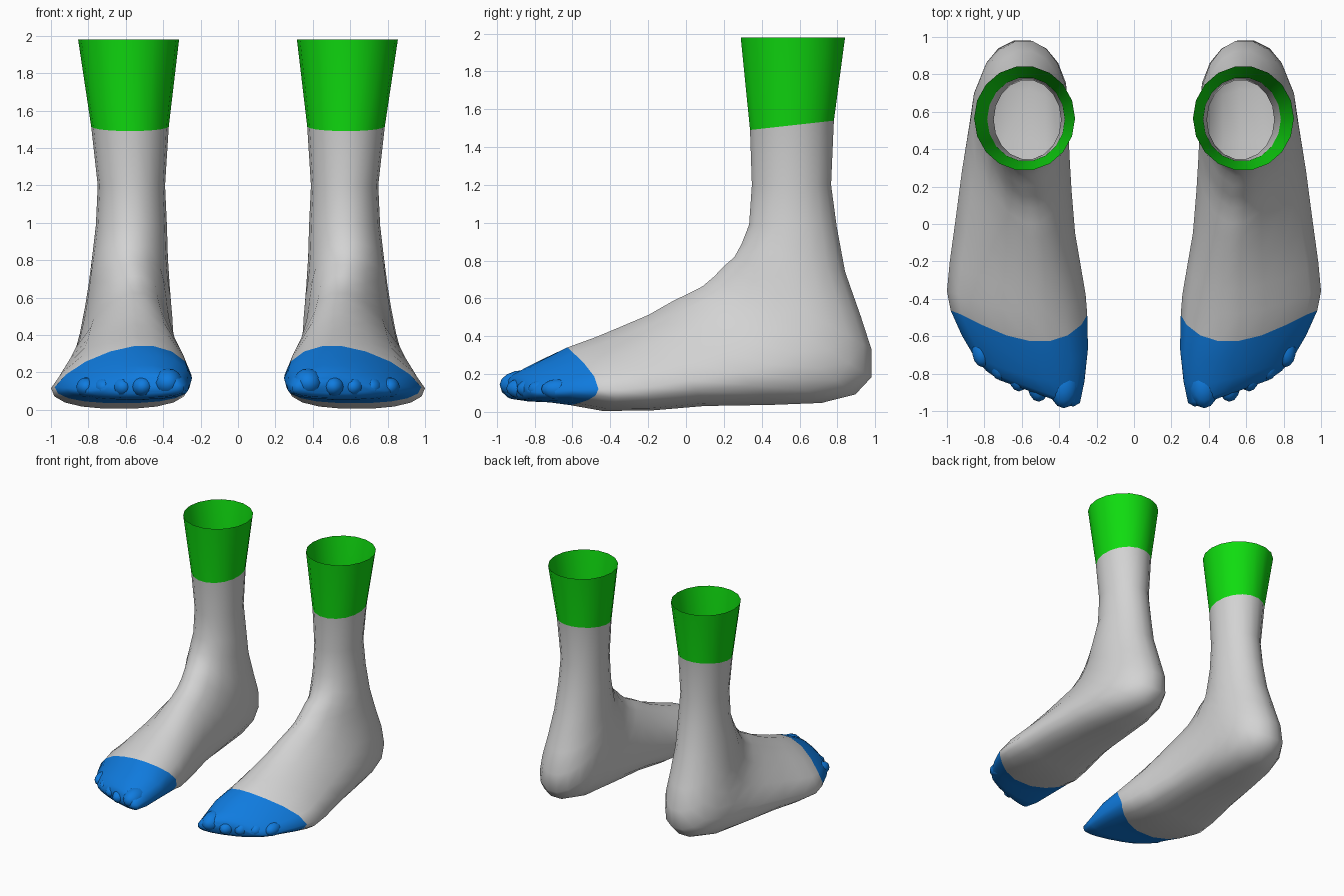
import bpy, bmesh, math
from mathutils import Matrix

if "Cube" in bpy.data.objects:
    bpy.data.objects.remove(bpy.data.objects["Cube"])

SIDES = 18


def material(name, rgb):
    m = bpy.data.materials.new(name)
    m.diffuse_color = (*rgb, 1)
    m.use_nodes = True
    m.node_tree.nodes["Principled BSDF"].inputs["Base Color"].default_value = m.diffuse_color
    return m


GREY = material("grey knit", (0.65, 0.65, 0.65))
GREEN = material("green cuff", (0.005, 0.72, 0.005))
BLUE = material("blue toe", (0.005, 0.20, 0.74))

# Rings from cuff to toe: front/top (y, z), back/bottom (y, z), inner x, outer x
RINGS = [
    (0.285, 1.98, 0.845, 1.98, 0.315, 0.855),
    (0.335, 1.49, 0.785, 1.54, 0.37, 0.785),
    (0.345, 1.20, 0.770, 1.20, 0.39, 0.75),
    (0.330, 0.99, 0.800, 0.98, 0.38, 0.76),
    (0.290, 0.89, 0.845, 0.74, 0.375, 0.78),
    (0.250, 0.82, 0.930, 0.50, 0.365, 0.80),
    (0.200, 0.78, 0.985, 0.33, 0.355, 0.82),
    (0.140, 0.72, 0.985, 0.18, 0.35, 0.845),
    (0.080, 0.67, 0.900, 0.09, 0.35, 0.87),
    (0.000, 0.63, 0.720, 0.045, 0.35, 0.89),
    (-0.08, 0.59, 0.450, 0.035, 0.345, 0.92),
    (-0.20, 0.52, 0.100, 0.030, 0.33, 0.955),
    (-0.35, 0.455, -0.20, 0.005, 0.295, 0.985),
    (-0.48, 0.40, -0.45, 0.005, 0.27, 1.00),
    (-0.63, 0.345, -0.62, 0.035, 0.262, 0.98),
    (-0.73, 0.29, -0.72, 0.050, 0.26, 0.92),
    (-0.82, 0.24, -0.82, 0.055, 0.265, 0.85),
    (-0.88, 0.20, -0.88, 0.065, 0.29, 0.79),
    (-0.905, 0.17, -0.905, 0.09, 0.33, 0.72),
]
# Toe-end rings: how far the sides sweep back, and the slant across the toes
SWEEP = {12: (0.04, 0), 13: (0.10, 0), 14: (0.16, 0), 15: (0.10, 0.08),
         16: (0.04, 0.22), 17: (0.01, 0.34), 18: (0.0, 0.36)}
TOE_SEAM = 14


def power(c, p):
    return math.copysign(abs(c) ** p, c)


def ring_points(i):
    fy, fz, by, bz, xi, xo = RINGS[i]
    foot = min(1, max(0, (i - 5) / 6))       # 0 on the leg, 1 on the foot
    e = 0.5 - 0.22 * foot                    # widest level of the section
    lean = 0.12 * foot if i < 16 else 0.06   # instep crest leans inward
    sweep, skew = SWEEP.get(i, (0, 0))
    ey, ez = by + (fy - by) * e, bz + (fz - bz) * e
    xc, hw = (xi + xo) / 2, (xo - xi) / 2
    for k in range(SIDES):
        a = 2 * math.pi * k / SIDES
        c, s = math.cos(a), math.sin(a)
        p = 1 + (0.12 * foot if s > 0 else -0.15 * foot)
        u, v = power(c, p), power(s, p)
        ty, tz = (fy, fz) if v > 0 else (by, bz)
        x = xc + hw * u - lean * max(v, 0)
        y = ey + (ty - ey) * abs(v) + sweep * u * u + skew * (x - xc)
        yield x, y, ez + (tz - ez) * abs(v)


def finish(bm, name, mats):
    bmesh.ops.recalc_face_normals(bm, faces=bm.faces)
    me = bpy.data.meshes.new(name)
    bm.to_mesh(me)
    bm.free()
    ob = bpy.data.objects.new(name, me)
    bpy.context.collection.objects.link(ob)
    for m in mats:
        me.materials.append(m)
    for f in me.polygons:
        f.use_smooth = True
    ob.modifiers.new("pair", 'MIRROR').use_mirror_merge = False
    return ob


# Sock: one open-topped shell, coloured by band
bm = bmesh.new()
loops = [[bm.verts.new(p) for p in ring_points(i)] for i in range(len(RINGS))]
for i in range(len(loops) - 1):
    for k in range(SIDES):
        n = (k + 1) % SIDES
        f = bm.faces.new((loops[i][k], loops[i][n], loops[i + 1][n], loops[i + 1][k]))
        f.material_index = 1 if i == 0 else 2 if i >= TOE_SEAM else 0
bm.faces.new(loops[-1]).material_index = 2
finish(bm, "sock", [GREY, GREEN, BLUE])

# Toe bumps: x, foremost y, radius
bm = bmesh.new()
for x, y, r in [(0.375, -0.985, 0.082), (0.51, -0.95, 0.06), (0.615, -0.895, 0.058),
                (0.715, -0.835, 0.056), (0.81, -0.765, 0.056)]:
    length = r * 1.6
    bmesh.ops.create_uvsphere(
        bm, u_segments=14, v_segments=8, radius=1,
        matrix=Matrix.Translation((x, y + length, 0.07 + r * 0.9))
        @ Matrix.Diagonal((r, length, r * 0.95, 1)))
finish(bm, "toes", [BLUE])
